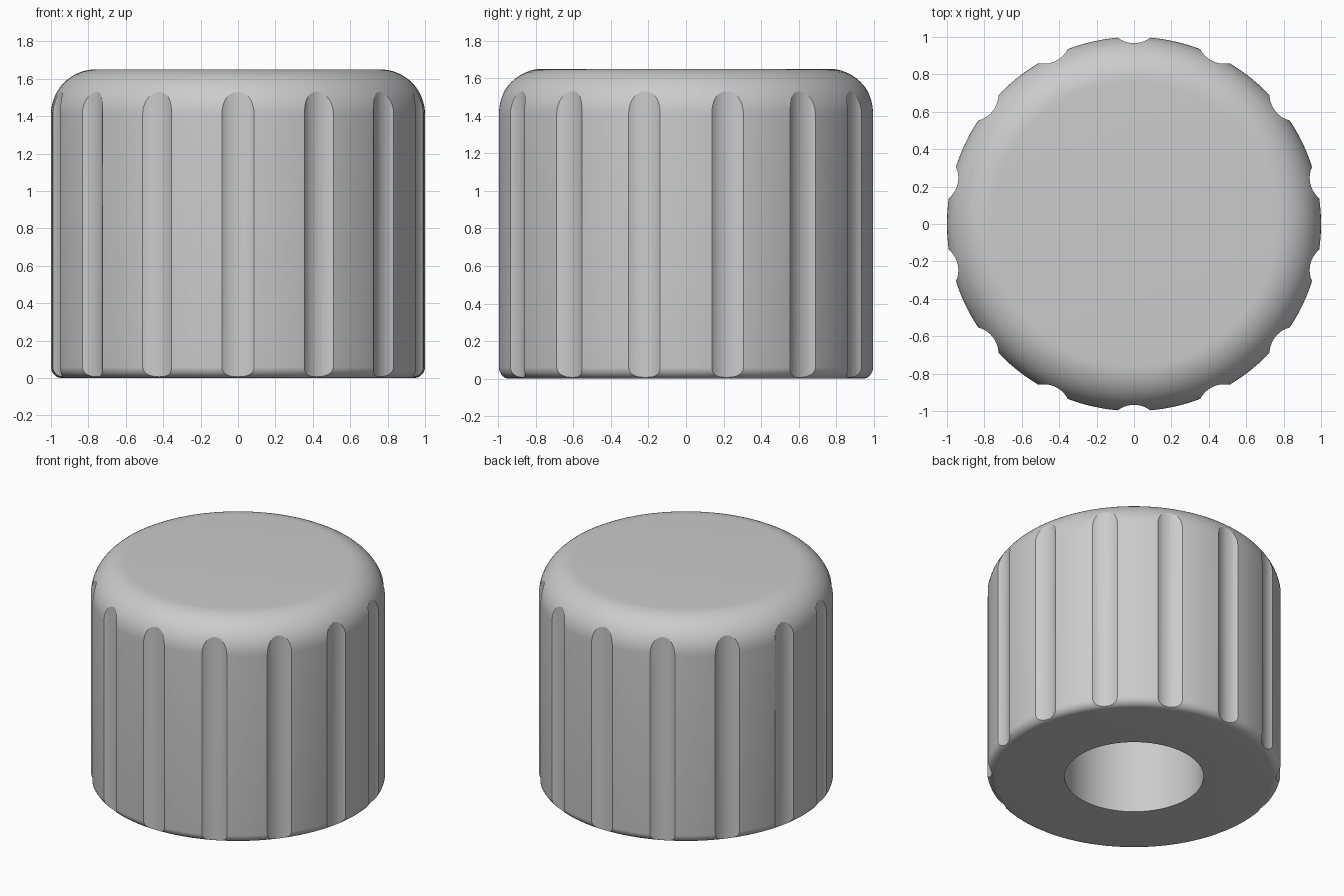
import bpy, bmesh
from math import sin, cos, pi, radians, tau
from mathutils import Vector, Matrix

old = bpy.data.objects.get("Cube")
if old:
    bpy.data.objects.remove(old, do_unlink=True)

RADIUS, HEIGHT = 1.0, 1.65
TOP_ROUND, BOTTOM_ROUND = 0.24, 0.06
BORE_RADIUS, BORE_DEPTH = 0.473, 1.25
FLUTES, FLUTE_RADIUS, FLUTE_CENTRE = 14, 0.144, 1.111

grey = bpy.data.materials.new("grey plastic")
grey.use_nodes = True
colour = (0.6, 0.6, 0.6, 1)
grey.diffuse_color = colour
grey.node_tree.nodes["Principled BSDF"].inputs["Base Color"].default_value = colour


def make_object(name, bm):
    bmesh.ops.recalc_face_normals(bm, faces=bm.faces)
    mesh = bpy.data.meshes.new(name)
    bm.to_mesh(mesh)
    bm.free()
    mesh.materials.append(grey)
    obj = bpy.data.objects.new(name, mesh)
    bpy.context.collection.objects.link(obj)
    return obj


def arc(cx, cz, r, start, end, steps):
    angles = [radians(start + (end - start) * i / steps) for i in range(steps + 1)]
    return [(cx + r * cos(a), cz + r * sin(a)) for a in angles]


# Knob body: turned profile with rounded rims and a blind bore underneath
profile = [(0, BORE_DEPTH), (BORE_RADIUS, BORE_DEPTH), (BORE_RADIUS, 0)]
profile += arc(RADIUS - BOTTOM_ROUND, BOTTOM_ROUND, BOTTOM_ROUND, -90, 0, 8)
profile += arc(RADIUS - TOP_ROUND, HEIGHT - TOP_ROUND, TOP_ROUND, 0, 90, 16)
profile += [(0, HEIGHT)]
bm = bmesh.new()
verts = [bm.verts.new((r, 0, z)) for r, z in profile]
edges = [bm.edges.new(pair) for pair in zip(verts, verts[1:])]
bmesh.ops.spin(bm, geom=verts + edges, cent=(0, 0, 0), axis=(0, 0, 1),
               angle=tau, steps=FLUTES * 8, use_merge=True)
bmesh.ops.remove_doubles(bm, verts=bm.verts, dist=1e-5)
knob = make_object("fluted_knob", bm)

# Grip flutes: a ring of upright rods cut out of the side
bm = bmesh.new()
for i in range(FLUTES):
    a = tau * i / FLUTES - pi / 2
    place = Matrix.Translation(Vector((cos(a), sin(a), 0)) * FLUTE_CENTRE
                               + Vector((0, 0, HEIGHT / 2)))
    bmesh.ops.create_cone(bm, cap_ends=True, segments=48, radius1=FLUTE_RADIUS,
                          radius2=FLUTE_RADIUS, depth=HEIGHT + 1,
                          matrix=place @ Matrix.Rotation(a, 4, "Z"))
cutter = make_object("flute_cutters", bm)
cutter.hide_render = True

cut = knob.modifiers.new("flutes", "BOOLEAN")
cut.operation = "DIFFERENCE"
cut.solver = "EXACT"
cut.object = cutter
bpy.ops.object.select_all(action="DESELECT")
knob.select_set(True)
bpy.context.view_layer.objects.active = knob
bpy.ops.object.modifier_apply(modifier=cut.name)
bpy.data.objects.remove(cutter, do_unlink=True)

bpy.ops.object.shade_smooth_by_angle(angle=radians(22))
